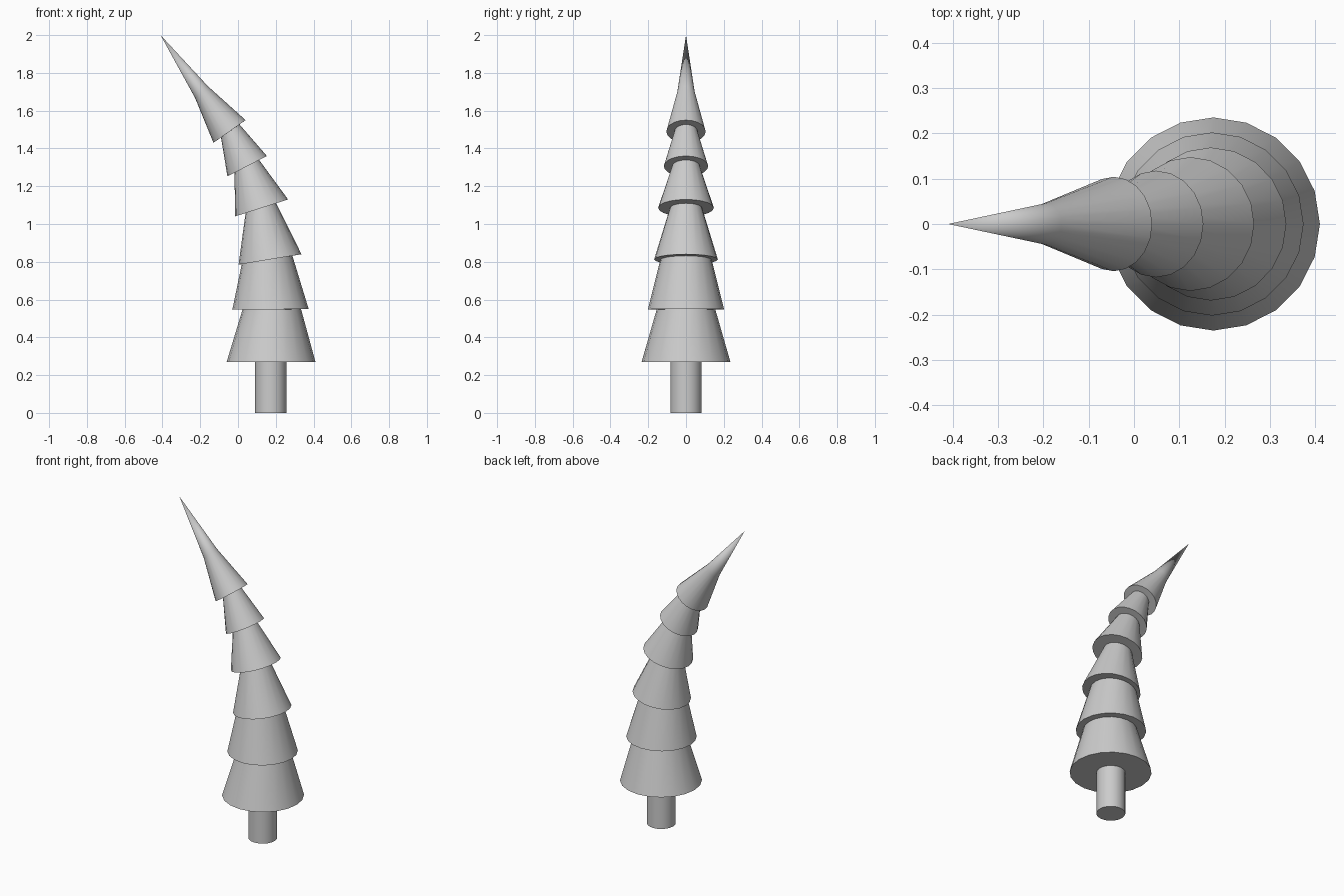
import bpy, bmesh, math
from mathutils import Vector

if "Cube" in bpy.data.objects:
    bpy.data.objects.remove(bpy.data.objects["Cube"])

SIDES = 20


def loft(name, rings, tip=None):
    """Skin circular rings, each given by its left and right points (x, z, x, z)."""
    bm = bmesh.new()
    loops = []
    for x0, z0, x1, z1 in rings:
        a, b = Vector((x0, 0, z0)), Vector((x1, 0, z1))
        mid, half = (a + b) / 2, (b - a) / 2
        side = Vector((0, half.length, 0))
        loops.append([bm.verts.new(mid + half * math.cos(t) + side * math.sin(t))
                      for t in (2 * math.pi * i / SIDES for i in range(SIDES))])
    for low, high in zip(loops, loops[1:]):
        for i in range(SIDES):
            j = (i + 1) % SIDES
            bm.faces.new((low[i], low[j], high[j], high[i]))
    bm.faces.new(loops[0][::-1])
    if tip:
        apex = bm.verts.new((tip[0], 0, tip[1]))
        for i in range(SIDES):
            bm.faces.new((loops[-1][i], loops[-1][(i + 1) % SIDES], apex))
    else:
        bm.faces.new(loops[-1])
    bmesh.ops.recalc_face_normals(bm, faces=bm.faces)
    mesh = bpy.data.meshes.new(name)
    bm.to_mesh(mesh)
    bm.free()
    obj = bpy.data.objects.new(name, mesh)
    bpy.context.collection.objects.link(obj)
    bpy.ops.object.select_all(action='DESELECT')
    obj.select_set(True)
    bpy.context.view_layer.objects.active = obj
    bpy.ops.object.shade_smooth_by_angle(angle=math.radians(30))
    return obj


# Straight trunk
loft("trunk", [(0.09, 0, 0.256, 0), (0.09, 0.27, 0.256, 0.27)])

# Bending foliage: wide skirt then narrow neck for each tier, ending in a spire
loft("foliage", [
    (-0.06, 0.27, 0.41, 0.27), (0.024, 0.547, 0.334, 0.549),
    (-0.03, 0.546, 0.374, 0.55), (0.02, 0.788, 0.288, 0.832),
    (0.003, 0.785, 0.336, 0.84), (0.04, 1.058, 0.202, 1.11),
    (-0.016, 1.04, 0.265, 1.13), (-0.018, 1.272, 0.112, 1.339),
    (-0.056, 1.252, 0.153, 1.36), (-0.09, 1.458, 0.008, 1.527),
    (-0.13, 1.43, 0.04, 1.55), (-0.227, 1.667, -0.16, 1.73),
], tip=(-0.41, 2.0))
